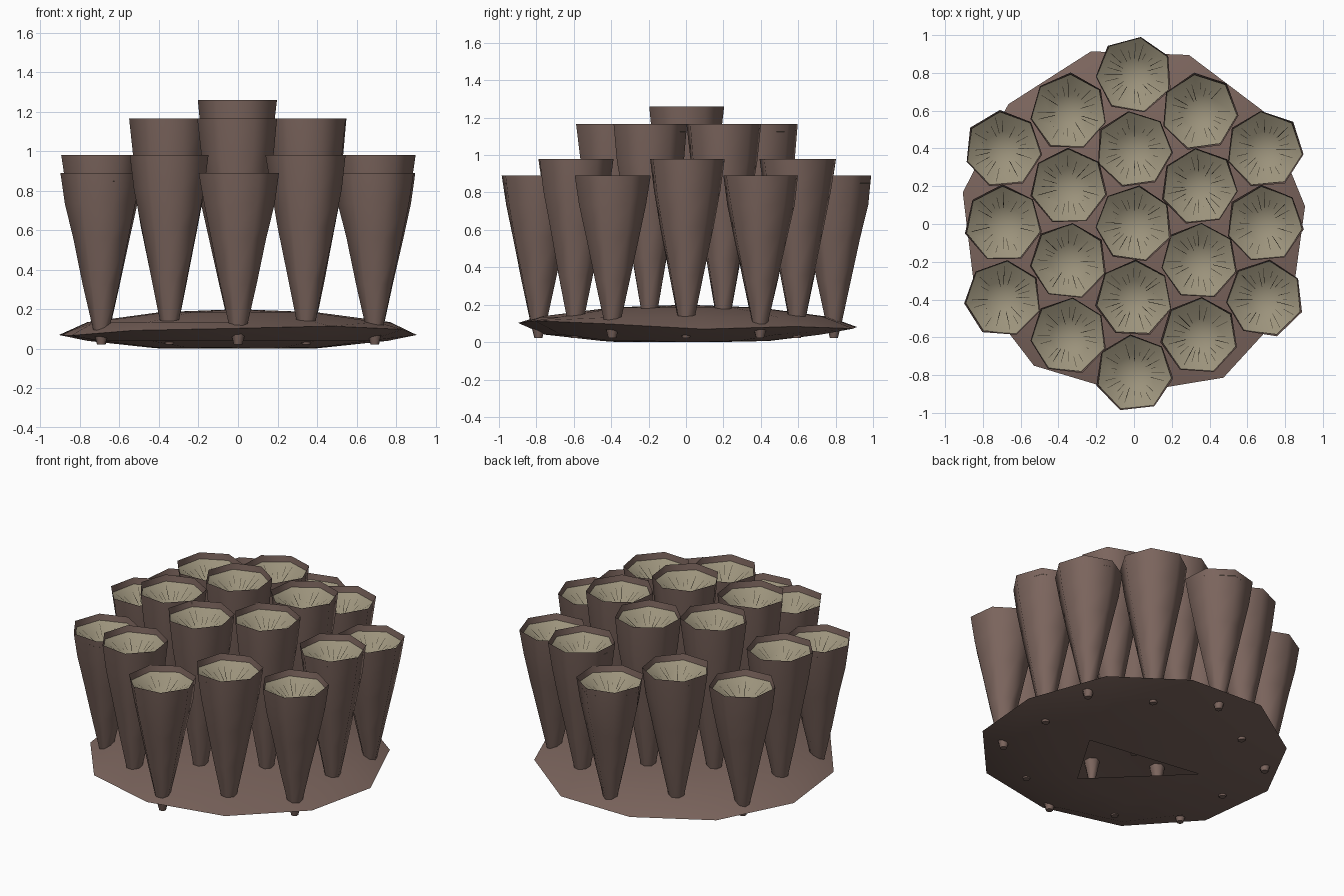
import bpy, bmesh, math, random
from math import sin, cos, pi
from mathutils import Vector

if "Cube" in bpy.data.objects:
    bpy.data.objects.remove(bpy.data.objects["Cube"])

random.seed(4)


def material(name, rgb):
    m = bpy.data.materials.new(name)
    m.diffuse_color = (*rgb, 1)
    m.use_nodes = True
    m.node_tree.nodes["Principled BSDF"].inputs["Base Color"].default_value = m.diffuse_color
    return m


BROWN = material("brown", (0.20, 0.13, 0.11))
TAN = material("tan", (0.33, 0.29, 0.20))
DARK = material("dark", (0.07, 0.06, 0.04))


def finish(bm, name, mat, smooth=True):
    mesh = bpy.data.meshes.new(name)
    bm.to_mesh(mesh)
    bm.free()
    mesh.materials.append(mat)
    ob = bpy.data.objects.new(name, mesh)
    bpy.context.collection.objects.link(ob)
    if smooth:
        bpy.ops.object.select_all(action='DESELECT')
        ob.select_set(True)
        bpy.context.view_layer.objects.active = ob
        bpy.ops.object.shade_smooth_by_angle(angle=math.radians(55))
    return ob


def ring(bm, c, r, z, n, phase=0, jitter=0):
    return [bm.verts.new((c[0] + cos(phase + 2 * pi * i / n) * r * (1 + random.uniform(-jitter, jitter)),
                          c[1] + sin(phase + 2 * pi * i / n) * r * (1 + random.uniform(-jitter, jitter)),
                          z)) for i in range(n)]


def bridge(bm, a, b):
    n = len(a)
    for i in range(n):
        bm.faces.new((a[i], a[(i + 1) % n], b[(i + 1) % n], b[i]))


def cap(bm, a, centre):
    v = bm.verts.new(centre)
    for i in range(len(a)):
        bm.faces.new((a[i], a[(i + 1) % len(a)], v))


# Cup wall: slim tapered tube, (height fraction, radius)
PROFILE = [(0, .022), (.1, .045), (.35, .094), (.62, .146), (.82, .184), (1, .207)]
SIDES = 7


def cup(name, c, top, bottom):
    phase = pi / 2 + random.uniform(-.2, .2)
    bm = bmesh.new()
    rings = [ring(bm, c, r, bottom + f * (top - bottom), SIDES, phase, .02) for f, r in PROFILE]
    bm.faces.new(rings[0][::-1])
    for a, b in zip(rings, rings[1:]):
        bridge(bm, a, b)
    finish(bm, name + "_wall", BROWN)

    # Shallow bowl set just under the rim
    bm = bmesh.new()
    z, depth = top - .04, .11
    a = ring(bm, c, .2, z, SIDES, phase)
    b = ring(bm, c, .1, z - depth * .65, SIDES, phase)
    bridge(bm, a, b)
    cap(bm, b, (*c, z - depth))
    finish(bm, name + "_bowl", TAN)

    # Fine radial ridges in the bowl
    bm = bmesh.new()
    for i in range(24):
        ang = 2 * pi * (i + random.uniform(-.2, .2)) / 24
        d = Vector((cos(ang), sin(ang), 0))
        s = Vector((-sin(ang), cos(ang), 0)) * .0014
        pts = []
        for r in (random.uniform(.06, .12), random.uniform(.15, .175)):
            h = z - depth * (.65 * (.2 - r) / .1 if r > .1 else .65 + .35 * (.1 - r) / .1) + .008
            p = Vector((*c, h)) + d * r
            pts += [p - s, p + s]
        v = [bm.verts.new(p) for p in pts]
        bm.faces.new((v[0], v[2], v[3], v[1]))
    finish(bm, name + "_ridges", DARK, False)


# Nineteen cups on a hexagonal grid, stepping down outwards
k = 0
for q in range(-2, 3):
    for s in range(-2, 3):
        if abs(q + s) > 2:
            continue
        x, y = q * .346, (s + q / 2) * .395
        d = math.hypot(x, y)
        top = 1.26 if d < .1 else 1.165 if d < .5 else .98 if d < .73 else .89
        cup(f"cup_{k:02d}", (x, y), top, .022 if d > .5 else .06)
        k += 1

# Base: hollow faceted lens with a triangular opening underneath
bm = bmesh.new()
N = 11
levels = [ring(bm, (0, 0), r, z, N, .1, j) for r, z, j in
          ((.45, .012, .02), (.76, .04, .03), (.92, .09, .03), (.78, .135, .02), (.4, .185, .02))]
for v in levels[2]:
    v.co.z += random.uniform(-.025, .025)
for a, b in zip(levels, levels[1:]):
    bridge(bm, a, b)
cap(bm, levels[-1], (0, 0, .2))
tri = [bm.verts.new((x, y, .006)) for x, y in ((.38, .04), (-.38, .15), (.14, -.36))]
edges = [bm.edges.new((tri[i], tri[(i + 1) % 3])) for i in range(3)]
edges += [bm.edges.get((levels[0][i], levels[0][(i + 1) % N])) for i in range(N)]
bmesh.ops.triangle_fill(bm, use_beauty=True, edges=edges, normal=(0, 0, -1))
bmesh.ops.recalc_face_normals(bm, faces=bm.faces[:])
lowest = min(v.co.z for v in bm.verts)
for v in bm.verts:
    if v.co.z < .02:
        v.co.z -= lowest
finish(bm, "base", BROWN)
